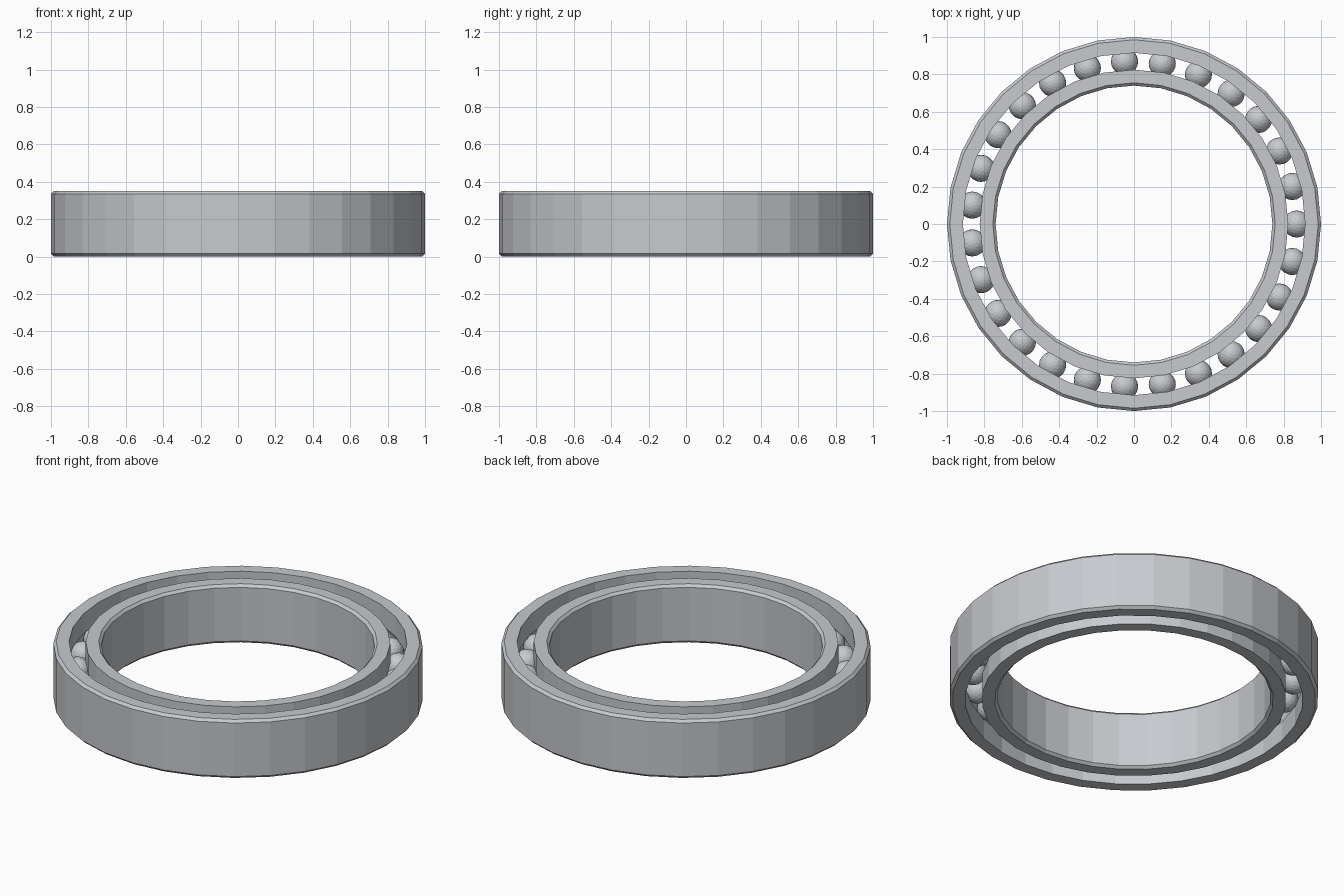
import bpy, bmesh, math
from mathutils import Matrix, Vector

cube = bpy.data.objects.get("Cube")
if cube:
    bpy.data.objects.remove(cube, do_unlink=True)

HEIGHT, CHAMFER, SIDES = 0.35, 0.015, 32
PITCH_R, BALL_R, BALLS = 0.87, 0.0725, 27

steel = bpy.data.materials.new("steel")
steel.use_nodes = True
colour = (0.57, 0.59, 0.62, 1)
steel.diffuse_color = colour
steel.node_tree.nodes["Principled BSDF"].inputs["Base Color"].default_value = colour


def add_object(name, bm):
    bmesh.ops.recalc_face_normals(bm, faces=bm.faces)
    mesh = bpy.data.meshes.new(name)
    bm.to_mesh(mesh)
    bm.free()
    mesh.materials.append(steel)
    obj = bpy.data.objects.new(name, mesh)
    bpy.context.collection.objects.link(obj)
    return obj


def race(name, plain_r, track_r):
    """Ring with chamfers on the plain side and a ball groove on the track side."""
    inward = math.copysign(1, track_r - plain_r)
    mid = HEIGHT / 2
    profile = [(track_r, 0), (plain_r + inward * CHAMFER, 0), (plain_r, CHAMFER),
               (plain_r, HEIGHT - CHAMFER), (plain_r + inward * CHAMFER, HEIGHT),
               (track_r, HEIGHT)]
    # Groove arc follows the balls
    half = math.acos(abs(track_r - PITCH_R) / BALL_R)
    for i in range(9):
        a = half * (1 - i / 4)
        profile.append((PITCH_R - inward * BALL_R * math.cos(a), mid + BALL_R * math.sin(a)))
    bm = bmesh.new()
    rings = []
    for s in range(SIDES):
        turn = Matrix.Rotation(math.tau * s / SIDES, 3, 'Z')
        rings.append([bm.verts.new(turn @ Vector((r, 0, z))) for r, z in profile])
    n = len(profile)
    for s in range(SIDES):
        a, b = rings[s], rings[(s + 1) % SIDES]
        for i in range(n):
            j = (i + 1) % n
            bm.faces.new((a[i], b[i], b[j], a[j]))
    return add_object(name, bm)


# Outer and inner races
race("outer_race", 1.0, 0.915)
race("inner_race", 0.74, 0.825)

# Balls
bm = bmesh.new()
for k in range(BALLS):
    a = math.tau * k / BALLS
    place = Matrix.Translation((PITCH_R * math.cos(a), PITCH_R * math.sin(a), HEIGHT / 2))
    bmesh.ops.create_icosphere(bm, subdivisions=3, radius=BALL_R, matrix=place)
add_object("balls", bm)
